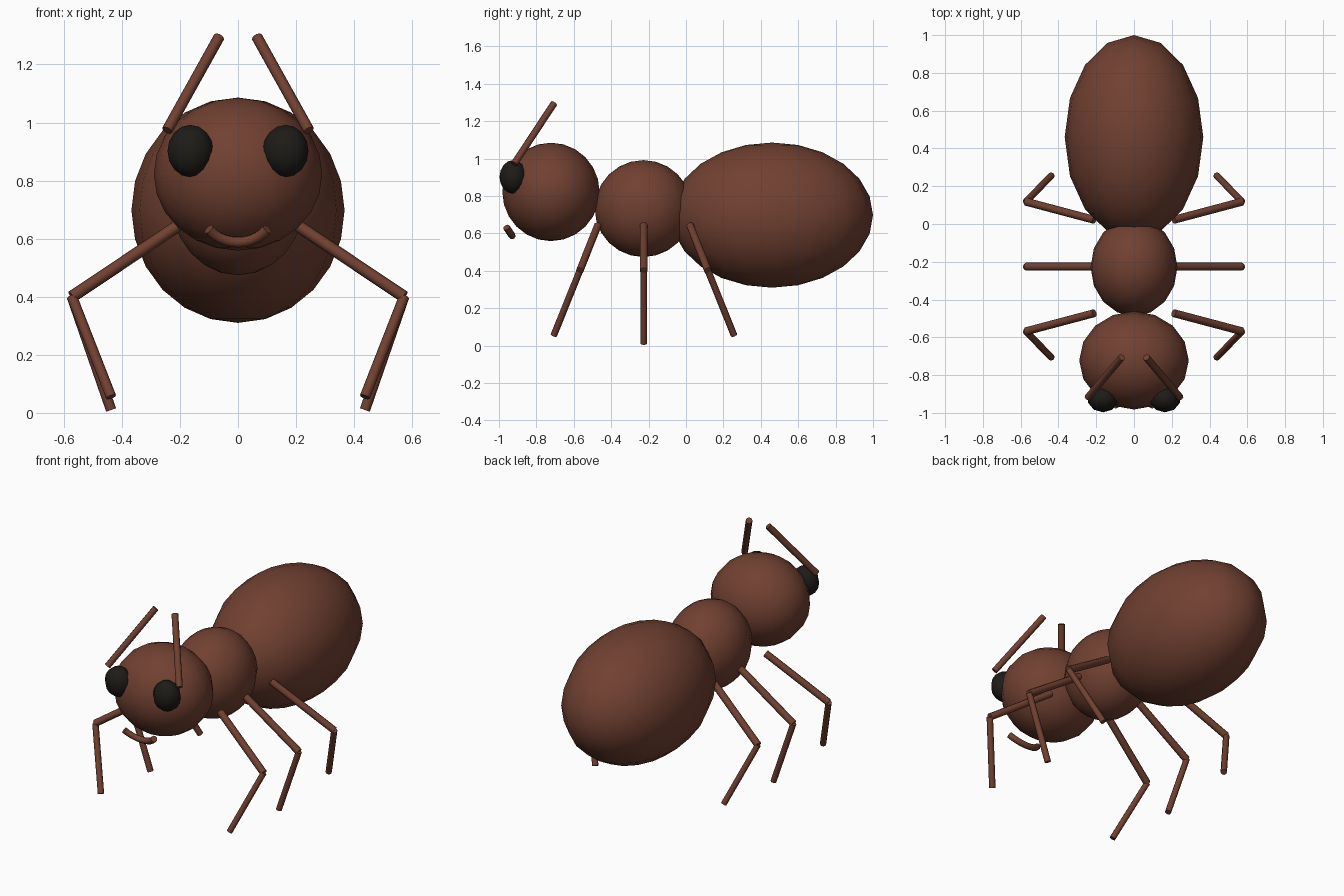
import bpy
from math import radians, sin, cos
from mathutils import Vector

if "Cube" in bpy.data.objects:
    bpy.data.objects.remove(bpy.data.objects["Cube"])


def material(name, rgb):
    m = bpy.data.materials.new(name)
    m.diffuse_color = (*rgb, 1)
    m.use_nodes = True
    m.node_tree.nodes["Principled BSDF"].inputs["Base Color"].default_value = m.diffuse_color
    return m


brown = material("brown", (0.165, 0.052, 0.031))
black = material("black", (0.013, 0.011, 0.009))


def finish(name, mat):
    ob = bpy.context.object
    ob.name = name
    ob.data.materials.append(mat)
    bpy.ops.object.shade_smooth_by_angle(angle=radians(50))
    return ob


def ellipsoid(name, loc, radii, mat, segs=16, rings=12):
    bpy.ops.mesh.primitive_uv_sphere_add(segments=segs, ring_count=rings, radius=1, location=loc)
    bpy.context.object.scale = radii
    bpy.ops.object.transform_apply(location=False, rotation=False, scale=True)
    return finish(name, mat)


def rod(name, a, b, r):
    a, b = Vector(a), Vector(b)
    d = b - a
    bpy.ops.mesh.primitive_cylinder_add(vertices=8, radius=r, depth=d.length, location=(a + b) / 2)
    bpy.context.object.rotation_mode = 'QUATERNION'
    bpy.context.object.rotation_quaternion = d.to_track_quat('Z', 'Y')
    return finish(name, brown)


# Body
ellipsoid("head", (0, -0.722, 0.822), (0.29, 0.26, 0.263), brown)
ellipsoid("thorax", (0, -0.228, 0.733), (0.23, 0.26, 0.259), brown)
ellipsoid("abdomen", (0, 0.46, 0.698), (0.367, 0.54, 0.388), brown)

# Legs: label, hip y, knee y, foot y, foot z
legs = [("front", -0.472, -0.568, -0.707, 0.055),
        ("middle", -0.226, -0.226, -0.226, 0.01),
        ("rear", 0.022, 0.118, 0.257, 0.055)]

for side, s in (("right", 1), ("left", -1)):
    ellipsoid(f"{side}_eye", (s * 0.164, -0.924, 0.902), (0.083, 0.073, 0.09), black, 10, 8)
    rod(f"{side}_antenna", (s * 0.244, -0.918, 0.973), (s * 0.065, -0.706, 1.295), 0.019)
    for label, hip, knee, foot, fz in legs:
        k = (s * 0.572, knee, 0.40)
        rod(f"{side}_{label}_upper_leg", (s * 0.21, hip, 0.642), k, 0.021)
        rod(f"{side}_{label}_lower_leg", k, (s * 0.437, foot, fz), 0.018)

# Mouth: tilted arc of round tube in front of the chin
R, half = 0.122, radians(56)
curve = bpy.data.curves.new("mouth", 'CURVE')
curve.dimensions = '3D'
curve.bevel_depth = 0.019
curve.bevel_resolution = 2
curve.use_fill_caps = True
spline = curve.splines.new('POLY')
spline.points.add(10)
for i, p in enumerate(spline.points):
    t = half * (i / 5 - 1)
    rise = R * (1 - cos(t))
    p.co = (R * sin(t), -0.93 - rise * 0.55, 0.588 + rise * 0.83, 1)
mouth = bpy.data.objects.new("mouth", curve)
bpy.context.collection.objects.link(mouth)
curve.materials.append(brown)
